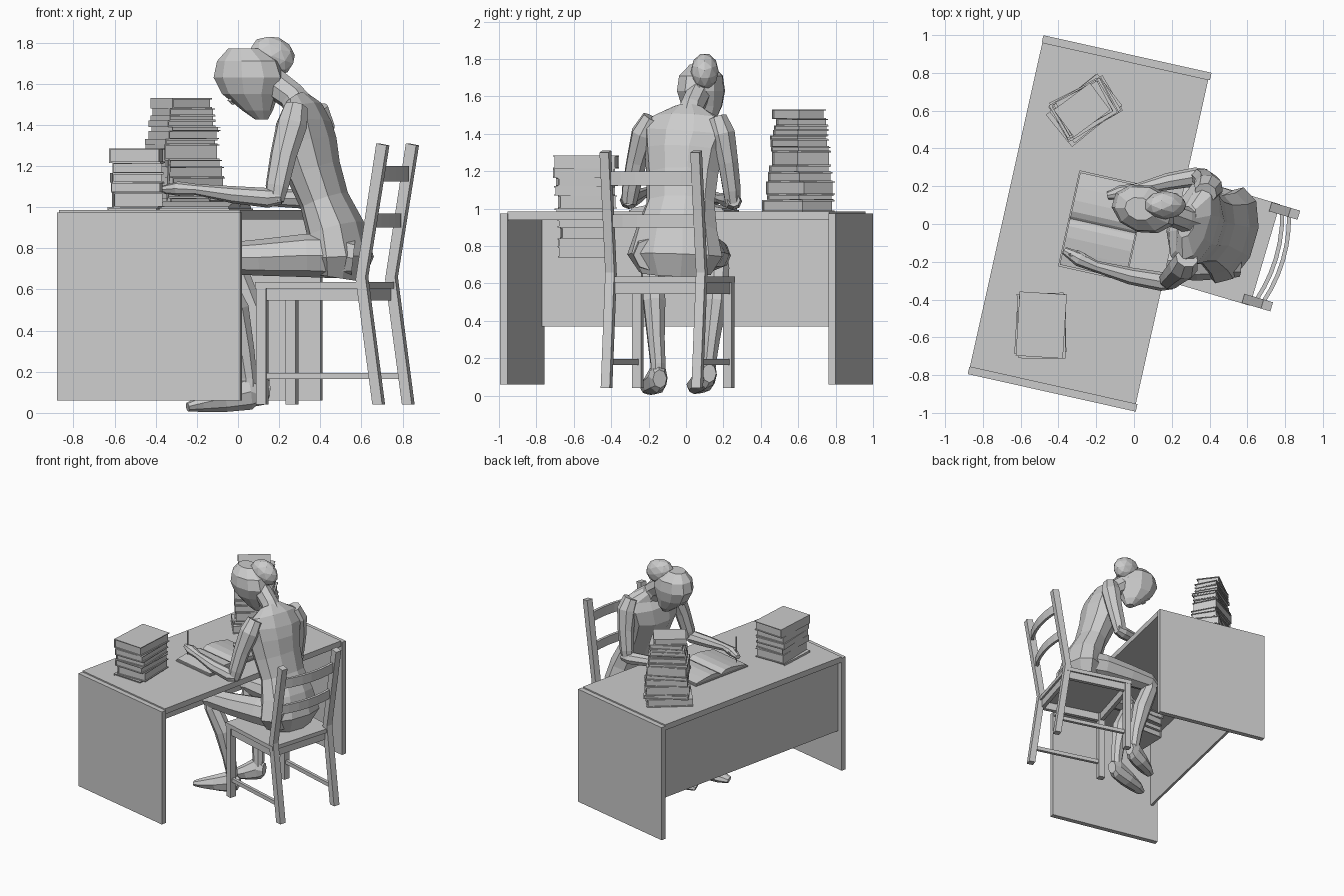
import bpy, bmesh, math, random
from mathutils import Vector, Matrix

random.seed(4)


def frame(x, y, deg, z=0):
    return Matrix.Translation((x, y, z)) @ Matrix.Rotation(math.radians(deg), 4, 'Z')


def finish(name, bm, m=Matrix()):
    bm.transform(m)
    bmesh.ops.recalc_face_normals(bm, faces=bm.faces)
    me = bpy.data.meshes.new(name)
    bm.to_mesh(me)
    bm.free()
    ob = bpy.data.objects.new(name, me)
    bpy.context.collection.objects.link(ob)
    return ob


def boxes(name, m, parts):
    """Each part is (x0, x1, y0, y1, z0, z1) in the frame m."""
    bm = bmesh.new()
    for x0, x1, y0, y1, z0, z1 in parts:
        t = Matrix.Translation(((x0 + x1) / 2, (y0 + y1) / 2, (z0 + z1) / 2))
        bmesh.ops.create_cube(bm, size=1, matrix=t @ Matrix.Diagonal((x1 - x0, y1 - y0, z1 - z0, 1)))
    return finish(name, bm, m)


def prism(name, m, pts, y0, y1):
    """Profile in local x/z, extruded along local y."""
    bm = bmesh.new()
    f = bm.faces.new([bm.verts.new((x, y0, z)) for x, z in pts])
    r = bmesh.ops.extrude_face_region(bm, geom=[f])
    bmesh.ops.translate(bm, vec=(0, y1 - y0, 0),
                        verts=[v for v in r['geom'] if isinstance(v, bmesh.types.BMVert)])
    return finish(name, bm, m)


SIDE = Vector((0.28, 0.96, 0))


def loft(name, pts, radii, n=8, flat=False):
    """Elliptical rings (side radius, depth radius) along a path."""
    bm = bmesh.new()
    pts = [Vector(p) for p in pts]
    rings = []
    for i, p in enumerate(pts):
        t = (pts[min(i + 1, len(pts) - 1)] - pts[max(i - 1, 0)]).normalized()
        if flat:
            t = Vector((0, 0, 1))
        a = (SIDE - t * SIDE.dot(t)).normalized()
        b = t.cross(a)
        w, d = radii[i]
        rings.append([bm.verts.new(p + a * w * math.cos(2 * math.pi * k / n)
                                   + b * d * math.sin(2 * math.pi * k / n)) for k in range(n)])
    for r, q in zip(rings, rings[1:]):
        for k in range(n):
            bm.faces.new((r[k], r[(k + 1) % n], q[(k + 1) % n], q[k]))
    bm.faces.new(rings[0])
    bm.faces.new(rings[-1])
    return finish(name, bm)


# Desk
D = frame(-0.235, 0.003, -12.6)
boxes("desk_top", D, [(-0.453, 0.447, -0.88, 0.88, 0.94, 0.985)])
for s, nm in ((-1, "near"), (1, "far")):
    boxes("desk_side_" + nm, D, [(-0.456, 0.456, s * 0.899 - 0.02, s * 0.899 + 0.02, 0.06, 0.975)])
boxes("desk_back_panel", D, [(-0.415, -0.395, -0.88, 0.88, 0.37, 0.95)])


# Book stacks: covers, spine and inset pages
def book(name, m, w, l, h):
    c = min(0.006, h / 5)
    x, y = w / 2, l / 2
    boxes(name, m, [(-x, x, -y, y, 0, c), (-x, x, -y, y, h - c, h), (-x, -x + c, -y, y, 0, h),
                    (-x + c, x - 0.008, -y + 0.008, y - 0.008, c, h - c)])


def stack(name, x, y, z, deg, heights, size0, size1, spread):
    for i, h in enumerate(heights):
        t = i / (len(heights) - 1)
        w, l = (a + (b - a) * t for a, b in zip(size0, size1))
        j = [random.uniform(-1, 1) for _ in range(3)]
        book(f"{name}_{i}", frame(x + 0.012 * j[0], y + 0.012 * j[1], deg + spread * j[2], z), w, l, h)
        z += h


stack("near_book", -0.495, -0.535, 0.74, -1,
      [.055, .045, .06, .04, .06, .07, .05, .045, .05, .07], (0.24, 0.27), (0.25, 0.34), 4)
stack("far_book", -0.265, 0.61, 0.985, 33,
      [.06, .03, .07, .05, .035, .075, .025, .04, .02, .03, .025, .035, .05], (0.34, 0.22), (0.24, 0.18), 7)

# Open book and pen
B = frame(-0.165, -0.01, -12.6)
boxes("open_book_cover", B, [(-0.185, 0.185, -0.26, 0.26, 0.985, 0.993)])
half = [(0.25, 0.993), (0.25, 1.003), (0.17, 1.018), (0.1, 1.028), (0.04, 1.026), (0.012, 1.012)]
prism("open_book_pages", B @ Matrix.Rotation(math.pi / 2, 4, 'Z'),
      half + [(0, 1.0)] + [(-x, z) for x, z in reversed(half)], -0.178, 0.178)
loft("pen", [(-0.345, -0.155, 1.03), (-0.342, -0.158, 1.06), (-0.333, -0.17, 1.23)],
     [(.002, .002), (.007, .007), (.007, .007)], 6)

# Chair
C = frame(0.19, -0.015, -16.5)
rear = [(0.565, .04), (0.615, .04), (0.53, .66), (0.637, 1.30), (0.585, 1.31), (0.48, .65)]
for s, nm in ((-1, "near"), (1, "far")):
    y0, y1 = s * 0.253 - 0.025, s * 0.253 + 0.025
    prism("chair_rear_leg_" + nm, C, rear, y0, y1)
    boxes("chair_front_leg_" + nm, C, [(-0.025, 0.025, y0, y1, 0.04, 0.61)])
    boxes("chair_stretcher_" + nm, C, [(0, 0.57, s * 0.253 - 0.012, s * 0.253 + 0.012, 0.165, 0.195)])
    boxes("chair_side_rail_" + nm, C, [(0, 0.5, s * 0.253 - 0.015, s * 0.253 + 0.015, 0.545, 0.607)])
boxes("chair_cross_rails", C, [(-0.015, 0.015, -0.25, 0.25, 0.545, 0.607), (0.48, 0.51, -0.25, 0.25, 0.545, 0.607)])
boxes("chair_seat", C, [(-0.03, 0.525, -0.28, 0.28, 0.605, 0.637)])
for i, (x, z0, z1) in enumerate(((0.535, 0.90, 0.97), (0.573, 1.125, 1.20))):
    ys = [-0.25 + 0.5 * k / 6 for k in range(7)]
    arc = [(x + 0.04 * (1 - (y / 0.25) ** 2), y) for y in ys]
    prism(f"chair_back_slat_{i}", C @ Matrix.Rotation(math.pi / 2, 4, 'X'),
          arc + [(a + 0.022, y) for a, y in reversed(arc)], z0, z1)

# Torso and neck
loft("torso", [(.49, -.06, .655), (.505, -.06, .75), (.475, -.05, .89), (.42, -.03, 1.03), (.365, -.02, 1.18),
               (.325, -.01, 1.31), (.32, .0, 1.41), (.315, .005, 1.48), (.28, .015, 1.53)],
     [(.20, .11), (.265, .145), (.225, .135), (.19, .115), (.20, .13), (.22, .15), (.245, .125), (.205, .085),
      (.09, .055)], 10)
loft("neck", [(.32, .01, 1.45), (.26, .03, 1.54), (.15, .07, 1.62)], [(.085, .085), (.065, .07), (.065, .075)])

# Head, nose and hair bun
loft("head", [(.115, .09, 1.425), (.095, .09, 1.47), (.06, .085, 1.55), (.055, .08, 1.63), (.05, .08, 1.71), (.03, .08, 1.77)],
     [(.03, .03), (.07, .075), (.11, .14), (.128, .178), (.118, .155), (.06, .08)], 10, True)
loft("nose", [(0, .08, 1.56), (-.04, .075, 1.515), (-.02, .075, 1.50)], [(.012, .015), (.016, .014), (.01, .008)], 5)
bm = bmesh.new()
bmesh.ops.create_icosphere(bm, subdivisions=2, radius=1)
finish("hair_bun", bm, Matrix.Translation((.165, .1, 1.735)) @ Matrix.Rotation(.35, 4, 'Y')
       @ Matrix.Diagonal((.115, .075, .095, 1)))

# Arms
upper = [(.055, .06), (.07, .078), (.056, .066), (.05, .058), (.042, .045)]
fore = [(.035, .035), (.05, .048), (.045, .042), (.03, .027), (.04, .035), (.02, .018)]
loft("near_upper_arm", [(.28, -.18, 1.485), (.262, -.225, 1.40), (.22, -.265, 1.25), (.19, -.295, 1.1), (.18, -.305, 1.03)], upper)
loft("far_upper_arm", [(.38, .165, 1.485), (.395, .195, 1.40), (.385, .225, 1.25), (.36, .245, 1.1), (.35, .25, 1.03)], upper)
loft("near_forearm", [(.21, -.31, 1.05), (.15, -.305, 1.045), (-.02, -.275, 1.06), (-.2, -.225, 1.085),
                      (-.29, -.185, 1.09), (-.37, -.14, 1.085)], fore)
loft("far_forearm", [(.39, .255, 1.045), (.33, .25, 1.04), (.18, .225, 1.045), (.02, .185, 1.055),
                     (-.07, .165, 1.055), (-.14, .15, 1.045)], fore)
loft("near_thumb", [(-.25, -.18, 1.1), (-.3, -.15, 1.1), (-.345, -.15, 1.07)], [(.014, .014), (.014, .014), (.008, .008)], 5)

# Legs
thigh = [(.10, .09), (.11, .11), (.11, .105), (.088, .088), (.07, .074), (.045, .05)]
shin = [(.05, .05), (.064, .064), (.062, .072), (.048, .052), (.042, .044), (.04, .045)]
loft("near_thigh", [(.56, -.18, .755), (.47, -.18, .765), (.33, -.19, .765), (.1, -.195, .755), (-.09, -.19, .75), (-.155, -.19, .725)], thigh)
loft("far_thigh", [(.60, .04, .755), (.52, .06, .765), (.4, .1, .765), (.18, .145, .755), (0, .17, .75), (-.065, .175, .725)], thigh)
loft("near_shin", [(-.11, -.185, .78), (-.1, -.18, .68), (-.015, -.17, .5), (.03, -.16, .3), (.05, -.15, .17), (.05, -.15, .08)], shin)
loft("far_shin", [(-.02, .17, .78), (-.01, .17, .68), (.055, .16, .5), (.09, .135, .3), (.1, .12, .17), (.1, .115, .09)], shin)

# Shoes
shoe = [(.038, .05), (.052, .085), (.066, .062), (.06, .038), (.035, .022)]
loft("near_shoe", [(.105, -.14, .09), (.055, -.15, .1), (-.07, -.17, .065), (-.18, -.19, .042), (-.245, -.205, .028)], shoe)
loft("far_shoe", [(.15, .125, .12), (.1, .115, .12), (.02, .09, .08), (-.07, .06, .05), (-.125, .045, .03)], shoe)
